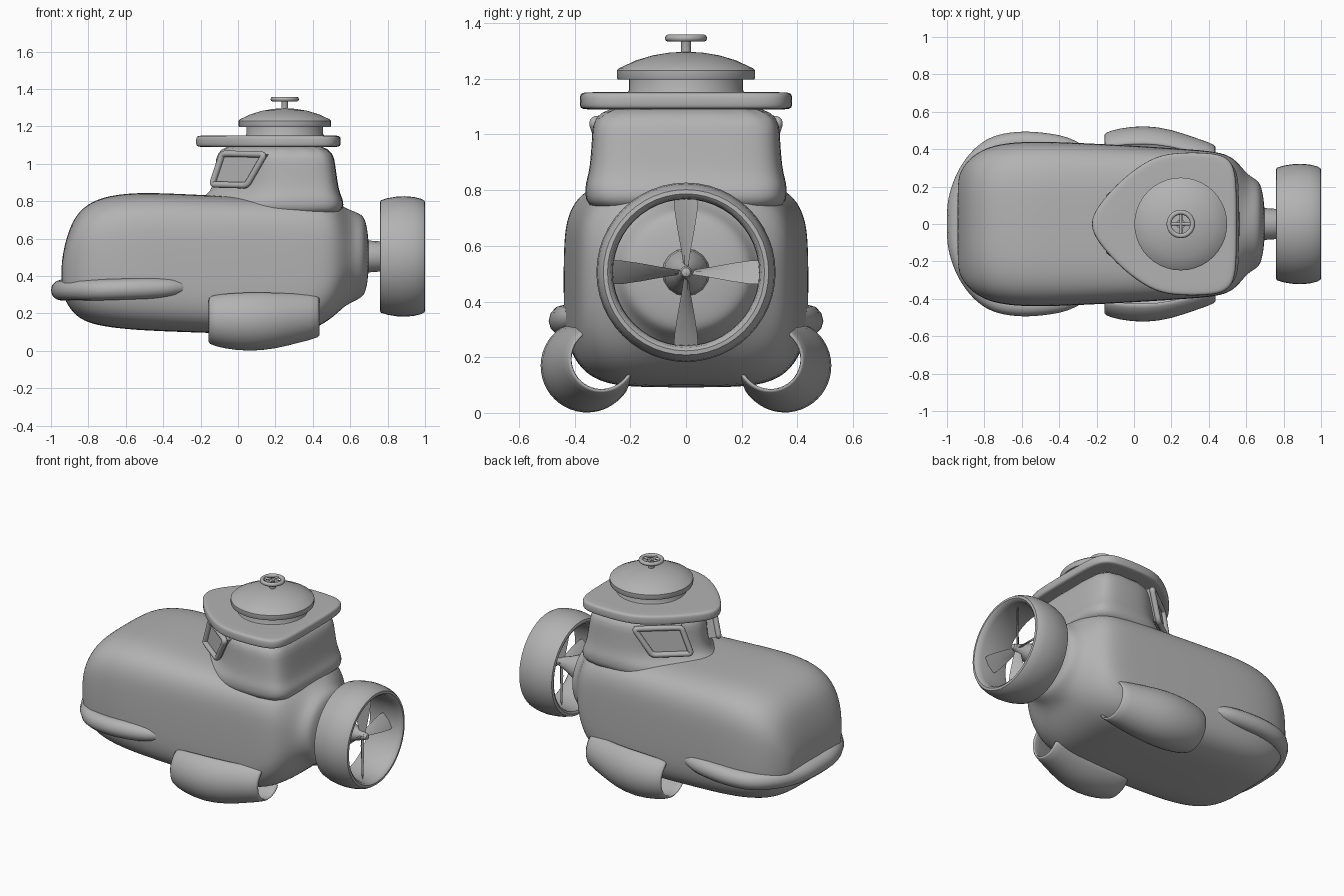
import bpy, bmesh, math
from math import cos, sin, pi, radians
from mathutils import Vector

if "Cube" in bpy.data.objects:
    bpy.data.objects.remove(bpy.data.objects["Cube"], do_unlink=True)

grey = bpy.data.materials.new("plain_grey")
grey.use_nodes = True
COLOR = (0.45, 0.45, 0.45, 1)
grey.diffuse_color = COLOR
shader = grey.node_tree.nodes["Principled BSDF"]
shader.inputs["Base Color"].default_value = COLOR
shader.inputs["Roughness"].default_value = 0.6


def loft(name, rings, subsurf=0, closed=True, loop=False, caps=True):
    """Skin a list of equal-length rings; loop joins the last ring to the first."""
    bm = bmesh.new()
    rows = [[bm.verts.new(p) for p in ring] for ring in rings]
    pairs = list(zip(rows, rows[1:]))
    if loop:
        pairs.append((rows[-1], rows[0]))
    n = len(rows[0])
    for a, b in pairs:
        for i in range(n if closed else n - 1):
            j = (i + 1) % n
            bm.faces.new((a[i], a[j], b[j], b[i]))
    if caps and closed and not loop:
        bm.faces.new(rows[0])
        bm.faces.new(rows[-1])
    bmesh.ops.recalc_face_normals(bm, faces=bm.faces)
    for f in bm.faces:
        f.smooth = True
    if not subsurf:
        for e in bm.edges:
            e.smooth = e.calc_face_angle(0) < radians(40)
    mesh = bpy.data.meshes.new(name)
    bm.to_mesh(mesh)
    bm.free()
    mesh.materials.append(grey)
    obj = bpy.data.objects.new(name, mesh)
    bpy.context.collection.objects.link(obj)
    if subsurf:
        mod = obj.modifiers.new("smooth", 'SUBSURF')
        mod.levels = mod.render_levels = subsurf
    return obj


def lathe(name, profile, centre, axis='Z', sides=40, loop=False):
    """Spin (radius, height) pairs around an axis through centre."""
    rings = []
    for r, h in profile:
        ring = []
        for i in range(sides):
            a = 2 * pi * i / sides
            p = (r * cos(a), r * sin(a), h) if axis == 'Z' else (h, r * cos(a), r * sin(a))
            ring.append(Vector(p) + Vector(centre))
        rings.append(ring)
    return loft(name, rings, loop=loop)


def tube(name, points, radius, cyclic=False):
    """Round tube through (x, y, z, thickness factor) points."""
    curve = bpy.data.curves.new(name, 'CURVE')
    curve.dimensions = '3D'
    curve.bevel_depth = radius
    curve.bevel_resolution = 4
    curve.use_fill_caps = True
    spline = curve.splines.new('NURBS')
    spline.points.add(len(points) - 1)
    for sp, (x, y, z, f) in zip(spline.points, points):
        sp.co = (x, y, z, 1)
        sp.radius = f
    spline.use_cyclic_u = cyclic
    spline.use_endpoint_u = not cyclic
    spline.order_u = 3
    spline.resolution_u = 6
    curve.materials.append(grey)
    obj = bpy.data.objects.new(name, curve)
    bpy.context.collection.objects.link(obj)
    return obj


# Hull: boxy rounded sections that turn circular at the tail
def section(x, low, high, width, power, sides=32):
    mid, half = (low + high) / 2, (high - low) / 2
    ring = []
    for i in range(sides):
        a = 2 * pi * (i + 0.5) / sides
        c, s = cos(a), sin(a)
        ring.append((x, math.copysign(abs(c) ** (2 / power), c) * width,
                     mid + math.copysign(abs(s) ** (2 / power), s) * half))
    return ring


stations = [
    (-0.945, 0.34, 0.46, 0.22, 3), (-0.93, 0.28, 0.56, 0.28, 3),
    (-0.89, 0.21, 0.69, 0.34, 3.2), (-0.83, 0.16, 0.77, 0.39, 3.4),
    (-0.73, 0.13, 0.825, 0.43, 3.7), (-0.55, 0.11, 0.85, 0.445, 4),
    (-0.3, 0.10, 0.84, 0.435, 4.2), (0.0, 0.09, 0.825, 0.42, 4.5),
    (0.3, 0.09, 0.82, 0.40, 4.5), (0.42, 0.12, 0.82, 0.39, 4),
    (0.51, 0.18, 0.81, 0.37, 3.4), (0.565, 0.235, 0.77, 0.32, 2.6),
    (0.61, 0.26, 0.75, 0.26, 2), (0.665, 0.285, 0.73, 0.235, 2),
    (0.685, 0.32, 0.69, 0.19, 2), (0.70, 0.42, 0.59, 0.085, 2)]
loft("hull", [section(*s) for s in stations], subsurf=2)

# Tower and roof share one pointed plan: (length fraction, width fraction)
half_plan = [(0, 0.06), (0.02, 0.17), (0.07, 0.32), (0.2, 0.62), (0.4, 0.92), (0.56, 1),
             (0.8, 1), (0.93, 0.95), (0.99, 0.78), (1, 0.4)]
plan = half_plan + [(u, -v) for u, v in reversed(half_plan)]


def plan_ring(z, front, back, width):
    return [(front + (back - front) * u, width * v, z) for u, v in plan]


loft("tower", [plan_ring(*p) for p in [
    (0.70, -0.24, 0.55, 0.35), (0.79, -0.24, 0.57, 0.365), (0.83, -0.17, 0.55, 0.36),
    (0.88, -0.13, 0.535, 0.345), (1.0, -0.12, 0.52, 0.338), (1.12, -0.11, 0.50, 0.33)]],
    subsurf=2)

loft("roof_plate", [plan_ring(*p) for p in [
    (1.09, -0.15, 0.48, 0.32), (1.09, -0.215, 0.54, 0.375), (1.1, -0.225, 0.55, 0.383),
    (1.14, -0.225, 0.55, 0.383), (1.152, -0.215, 0.54, 0.375), (1.152, -0.15, 0.48, 0.32)]],
    subsurf=2)

# Hatch with domed lid and handwheel
hatch = (0.25, 0, 0)
lathe("hatch_collar", [(0.215, 1.14), (0.205, 1.16), (0.205, 1.21)], hatch)
lathe("hatch_lid", [(0.2, 1.197), (0.245, 1.197), (0.248, 1.203), (0.248, 1.23), (0.24, 1.238),
                    (0.18, 1.266), (0.12, 1.284), (0.06, 1.294), (0.01, 1.297)], hatch)
lathe("handwheel_stem", [(0.018, 1.28), (0.018, 1.335), (0.024, 1.35)], hatch, sides=16)
lathe("handwheel_rim", [(0.063 + 0.013 * cos(a * pi / 5), 1.346 + 0.013 * sin(a * pi / 5))
                        for a in range(10)], hatch, sides=32, loop=True)
for name, dx, dy in (("handwheel_spoke_long", 0.06, 0), ("handwheel_spoke_cross", 0, 0.06)):
    tube(name, [(0.25 + k * dx, k * dy, 1.346, 1) for k in (-1, 0, 1)], 0.008)

# Side windows: a solid pane with a rounded raised frame
corners = [Vector(c) for c in ((-0.08, 1.055), (0.145, 1.05), (0.05, 0.885), (-0.135, 0.89))]


def on_window(p, side, out):
    y = 0.75 * (p.x + 0.12) + 0.13 + 0.11 * (1.06 - p.y)
    return Vector((p.x - 0.6 * out, side * (y + 0.8 * out), p.y))


for side, label in ((1, "back"), (-1, "front")):
    loft("window_pane_" + label,
         [[on_window(c, side, d) for c in corners] for d in (-0.09, 0.0)])
    path = []
    for i, c in enumerate(corners):
        for other, t in ((i - 1, 0.2), (i, 0), ((i + 1) % 4, 0.2)):
            path.append((*on_window(c.lerp(corners[other], t), side, 0.006), 1))
    tube("window_frame_" + label, path, 0.017, cyclic=True)

# Bumper wrapped around the nose
half_bumper = [(-0.25, 0.38, 0.345, 0.4), (-0.33, 0.41, 0.34, 0.8), (-0.45, 0.43, 0.335, 1),
               (-0.62, 0.442, 0.33, 1), (-0.77, 0.41, 0.325, 1), (-0.88, 0.29, 0.325, 1),
               (-0.94, 0.14, 0.325, 1)]
tube("nose_bumper", half_bumper + [(-0.946, 0, 0.325, 1)] +
     [(x, -y, z, f) for x, y, z, f in reversed(half_bumper)], 0.056)

# Curved open shells low on both sides: (x, centre y, centre z, radius)
shell = [(-0.16, 0.35, 0.175, 0.128), (-0.08, 0.355, 0.17, 0.148), (0.06, 0.358, 0.167, 0.162),
         (0.2, 0.345, 0.172, 0.152), (0.33, 0.32, 0.185, 0.13), (0.44, 0.30, 0.195, 0.113)]
for side, label in ((1, "back"), (-1, "front")):
    rings = []
    for x, cy, cz, r in shell:
        angles = [radians(64 - 219 * k / 14) for k in range(15)]
        rings.append([(x, side * (cy + r * cos(a)), cz + r * sin(a)) for a in angles])
    pod = loft("side_shell_" + label, rings, closed=False)
    mod = pod.modifiers.new("thickness", 'SOLIDIFY')
    mod.thickness = 0.022
    mod.offset = 0
    sub = pod.modifiers.new("smooth", 'SUBSURF')
    sub.levels = sub.render_levels = 1

# Propeller: shaft, hub, ring shroud and four twisted blades
axle = (0, 0, 0.505)
lathe("propeller_shaft", [(0.09, 0.68), (0.085, 0.70), (0.08, 0.77), (0.05, 0.84), (0.022, 0.92)],
      axle, axis='X', sides=16)
lathe("propeller_hub", [(0.012, 0.90), (0.02, 0.91), (0.022, 0.925), (0.016, 0.938),
                        (0.004, 0.943)], axle, axis='X', sides=16)
lathe("propeller_shroud", [
    (0.272, 0.765), (0.285, 0.758), (0.30, 0.762), (0.312, 0.80), (0.32, 0.85), (0.322, 0.89),
    (0.318, 0.94), (0.308, 0.98), (0.297, 0.998), (0.282, 1.0), (0.27, 0.99), (0.264, 0.96),
    (0.262, 0.88), (0.265, 0.80)], axle, axis='X', sides=48, loop=True)

for k in range(4):
    turn = k * pi / 2
    rings = []
    for r, chord, pitch in ((0.01, 0.03, 65), (0.08, 0.06, 55), (0.16, 0.09, 45),
                            (0.23, 0.11, 40), (0.27, 0.105, 36)):
        a = radians(pitch)
        ring = []
        for u, t in ((-0.5, 0), (0, 0.006), (0.5, 0), (0, -0.006)):
            x = 0.90 + u * chord * sin(a) + t * cos(a)
            w = u * chord * cos(a) - t * sin(a)
            ring.append((x, w * cos(turn) - r * sin(turn),
                         0.505 + w * sin(turn) + r * cos(turn)))
        rings.append(ring)
    loft("propeller_blade_%d" % (k + 1), rings)
